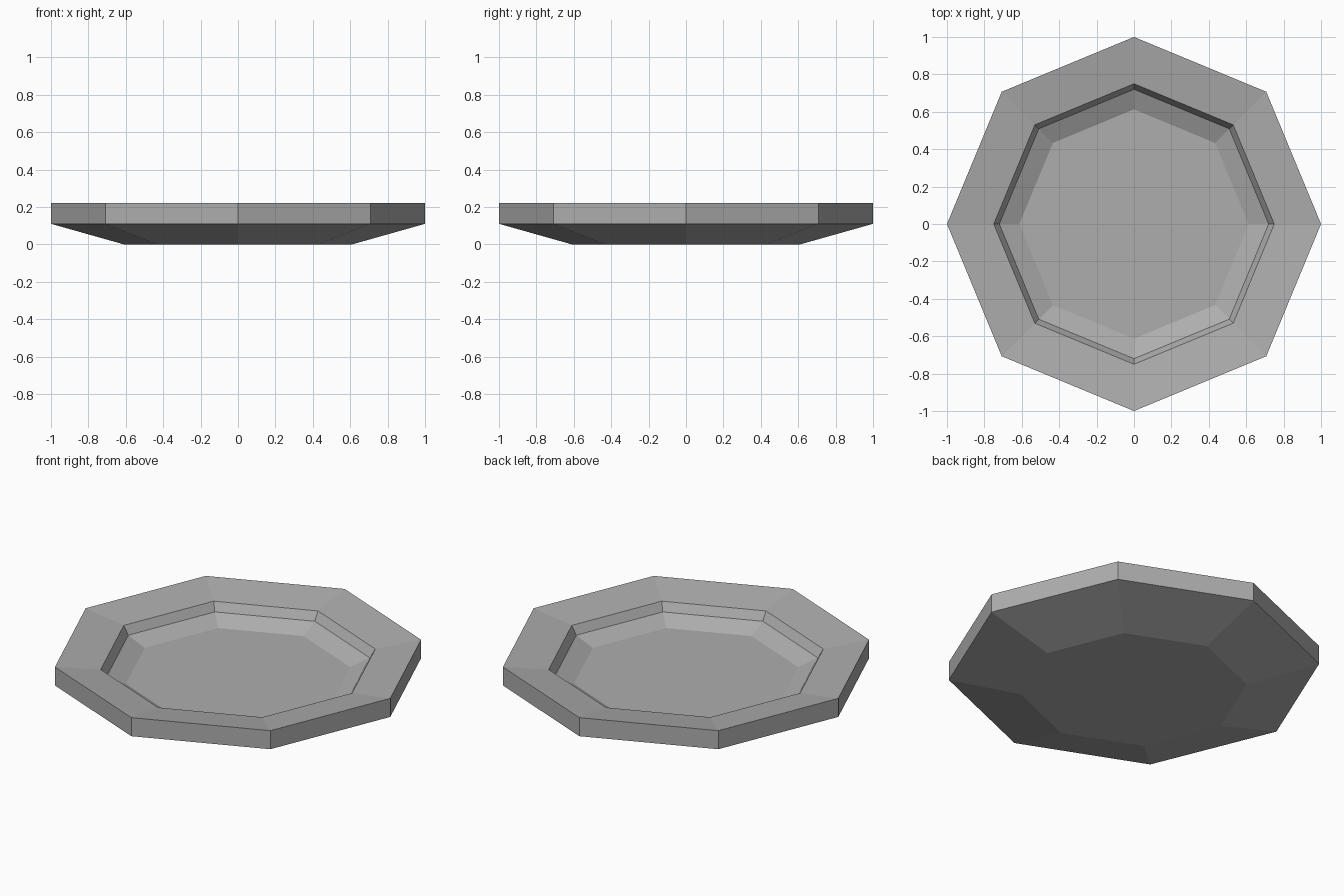
import bpy, bmesh, math

if "Cube" in bpy.data.objects:
    bpy.data.objects.remove(bpy.data.objects["Cube"])

SIDES = 8
# (radius, height) rings from the underside, around the rim, down to the floor
PROFILE = [(0.61, 0.0), (1.0, 0.11), (1.0, 0.22), (0.75, 0.185),
           (0.72, 0.135), (0.613, 0.088)]

grey = bpy.data.materials.new("light grey")
grey.diffuse_color = (0.42, 0.42, 0.42, 1)
grey.use_nodes = True
grey.node_tree.nodes["Principled BSDF"].inputs["Base Color"].default_value = grey.diffuse_color

# plate: octagonal rings bridged into one closed solid
bm = bmesh.new()
rings = []
for r, z in PROFILE:
    rings.append([bm.verts.new((r * math.cos(i * math.tau / SIDES),
                                r * math.sin(i * math.tau / SIDES), z))
                  for i in range(SIDES)])
for low, high in zip(rings, rings[1:]):
    for i in range(SIDES):
        j = (i + 1) % SIDES
        bm.faces.new((low[i], low[j], high[j], high[i]))

# foot and eating surface
bm.faces.new(rings[0][::-1])
bm.faces.new(rings[-1])
bmesh.ops.recalc_face_normals(bm, faces=bm.faces)

mesh = bpy.data.meshes.new("plate")
bm.to_mesh(mesh)
bm.free()
mesh.materials.append(grey)
plate = bpy.data.objects.new("plate", mesh)
bpy.context.collection.objects.link(plate)
